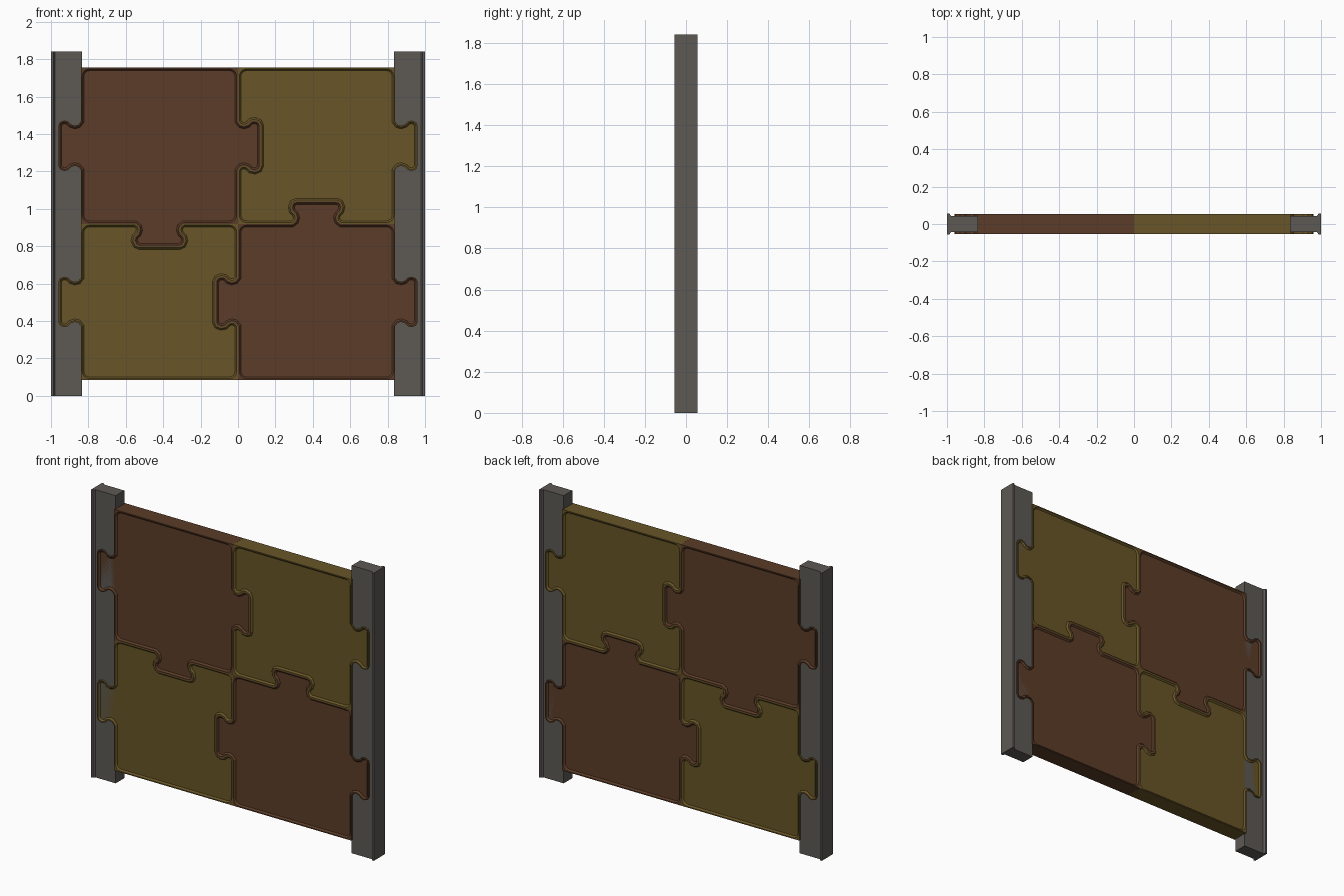
import bpy, bmesh, math
from mathutils import Vector

if "Cube" in bpy.data.objects:
    bpy.data.objects.remove(bpy.data.objects["Cube"])

W, H, Z0 = 0.84, 0.835, 0.085     # one puzzle piece and the height of the panel bottom
T, RECESS = 0.053, 0.010          # half thickness and depth of the sunken faces

# half of a puzzle tab: (distance from the tab centre, height above the edge)
HALF = [(.130, 0), (.112, .014), (.107, .033), (.114, .053), (.130, .068),
        (.135, .090), (.126, .112), (.108, .120)]
TAB = [(-u, v) for u, v in HALF] + [(u, v) for u, v in reversed(HALF)]


def material(name, rgb):
    m = bpy.data.materials.new(name)
    m.diffuse_color = (*rgb, 1)
    m.use_nodes = True
    m.node_tree.nodes["Principled BSDF"].inputs["Base Color"].default_value = m.diffuse_color
    return m


def add_object(name, bm, mat=None):
    bmesh.ops.recalc_face_normals(bm, faces=bm.faces)
    me = bpy.data.meshes.new(name)
    bm.to_mesh(me)
    bm.free()
    ob = bpy.data.objects.new(name, me)
    bpy.context.collection.objects.link(ob)
    if mat:
        me.materials.append(mat)
    return ob


def outline(cx, cz, sides, r):
    """Counter-clockwise outline; sides = bottom, right, top, left (1 tab, -1 socket, 0 flat)."""
    pts = []
    for i, s in enumerate(sides):
        a = i * math.pi / 2
        d = Vector((round(math.cos(a)), round(math.sin(a))))
        n = Vector((d.y, -d.x))
        along, out = (W / 2, H / 2) if i % 2 == 0 else (H / 2, W / 2)
        c = Vector((cx, cz)) + n * out
        if s:
            pts += [c + d * u + n * v * s for u, v in TAB]
        # rounded corner at the end of this side
        k = c + d * (along - r) - n * r
        for j in range(5):
            t = j * math.pi / 8
            pts.append(k + r * (n * math.cos(t) + d * math.sin(t)))
    return pts


def offset(pts, dist):
    """Move a closed outline inwards with mitred corners."""
    res = []
    for i, p in enumerate(pts):
        a = (p - pts[i - 1]).normalized()
        b = (pts[(i + 1) % len(pts)] - p).normalized()
        na, nb = Vector((-a.y, a.x)), Vector((-b.y, b.x))
        res.append(p + (na + nb) * dist / (1 + na.dot(nb)))
    return res


def piece(name, col, row, sides, mat):
    cx, cz = (col - .5) * W, Z0 + (row + .5) * H
    edge = outline(cx, cz, sides, .001)
    soft = outline(cx, cz, sides, .045)
    rim, floor = offset(soft, .007), offset(soft, .016)
    layers = [(floor, -T + RECESS), (rim, -T), (edge, -T),
              (edge, T), (rim, T), (floor, T - RECESS)]
    bm = bmesh.new()
    loops = [[bm.verts.new((p.x, y, p.y)) for p in pts] for pts, y in layers]
    n = len(edge)
    for a, b in zip(loops, loops[1:]):
        for i in range(n):
            j = (i + 1) % n
            bm.faces.new((a[i], b[i], b[j], a[j]))
    bm.faces.new(loops[0])
    bm.faces.new(loops[-1][::-1])
    add_object(name, bm, mat)


def post(name, s, mat):
    # plan section: square core with a flared lip on the outer side
    half = [(.835, .043), (.978, .043), (.987, .056), (1.0, .056)]
    sec = half + [(x, -y) for x, y in reversed(half)]
    bm = bmesh.new()
    f = bm.faces.new([bm.verts.new((s * x, y, 0)) for x, y in sec])
    ext = bmesh.ops.extrude_face_region(bm, geom=[f], use_keep_orig=True)
    bmesh.ops.translate(bm, vec=(0, 0, 1.84),
                        verts=[v for v in ext["geom"] if isinstance(v, bmesh.types.BMVert)])
    add_object(name, bm, mat)


brown = material("brown", (.105, .046, .021))
ochre = material("ochre", (.140, .092, .021))
grey = material("dark_grey", (.110, .100, .090))

# four interlocking pieces
piece("upper_left_piece", 0, 1, (1, 1, 0, 1), brown)
piece("upper_right_piece", 1, 1, (-1, 1, 0, -1), ochre)
piece("lower_left_piece", 0, 0, (0, -1, -1, 1), ochre)
piece("lower_right_piece", 1, 0, (0, 1, 1, 1), brown)

# side posts
post("left_post", -1, grey)
post("right_post", 1, grey)
